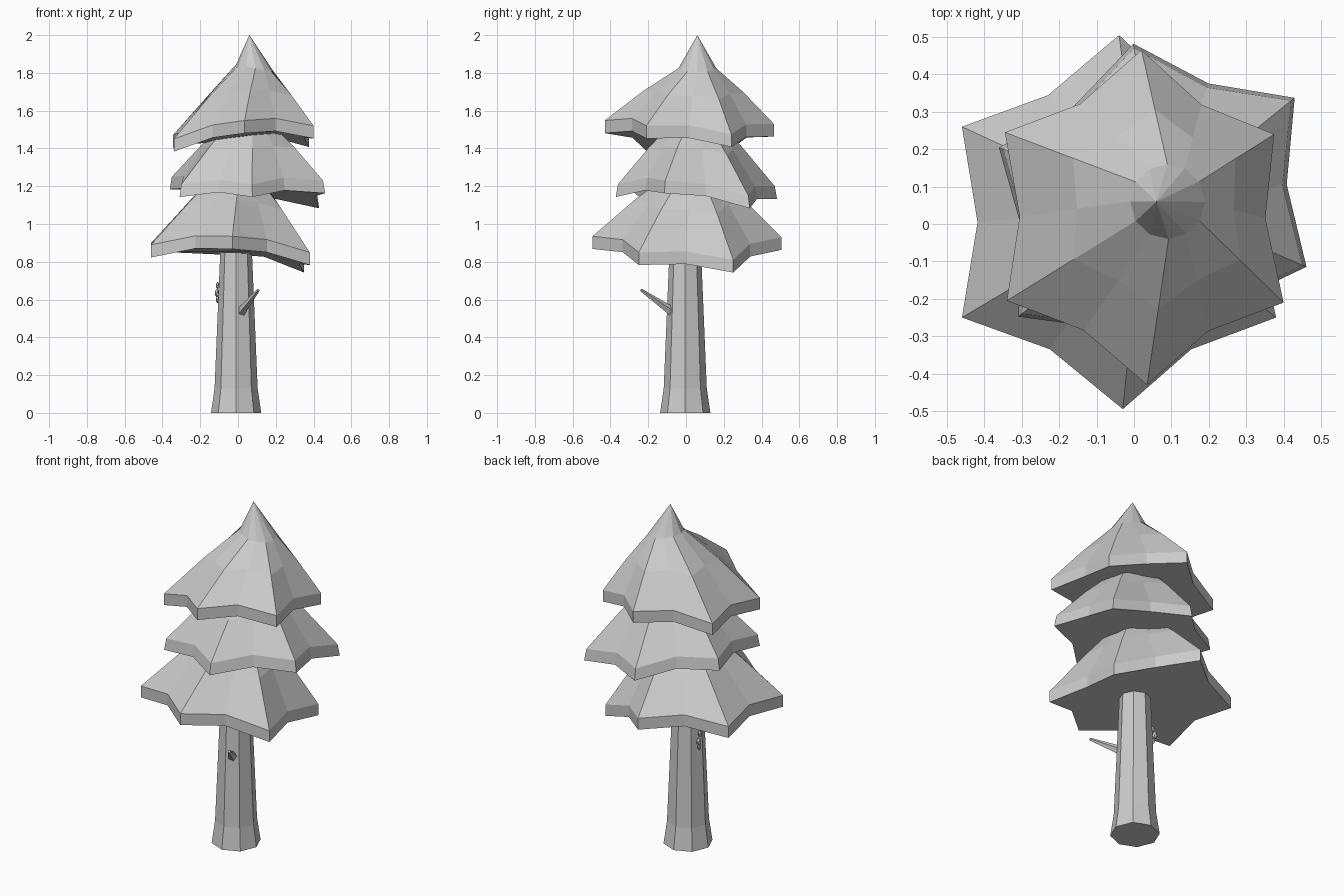
import bpy, bmesh, math
from mathutils import Vector, Matrix

cube = bpy.data.objects.get("Cube")
if cube:
    bpy.data.objects.remove(cube)

grey = bpy.data.materials.new("plain_grey")
grey.use_nodes = True
COLOUR = (0.6, 0.6, 0.6, 1)
grey.diffuse_color = COLOUR
grey.node_tree.nodes["Principled BSDF"].inputs["Base Color"].default_value = COLOUR


def finish(name, bm):
    bmesh.ops.recalc_face_normals(bm, faces=bm.faces)
    mesh = bpy.data.meshes.new(name)
    bm.to_mesh(mesh)
    bm.free()
    mesh.materials.append(grey)
    obj = bpy.data.objects.new(name, mesh)
    bpy.context.collection.objects.link(obj)
    return obj


def loft(name, rings, apex=None):
    """Skin a stack of equal rings, close the bottom and cap or point the top."""
    bm = bmesh.new()
    loops = [[bm.verts.new(p) for p in ring] for ring in rings]
    n = len(loops[0])
    for low, high in zip(loops, loops[1:]):
        for i in range(n):
            j = (i + 1) % n
            bm.faces.new((low[i], low[j], high[j], high[i]))
    bm.faces.new(loops[0][::-1])
    if apex:
        tip = bm.verts.new(apex)
        for i in range(n):
            bm.faces.new((loops[-1][i], loops[-1][(i + 1) % n], tip))
    else:
        bm.faces.new(loops[-1])
    return finish(name, bm)


def circle(centre, radius, n, turn=0.0, tilt=None):
    ring = []
    for i in range(n):
        a = turn + 2 * math.pi * i / n
        p = Vector((radius * math.cos(a), radius * math.sin(a), 0))
        ring.append(Vector(centre) + (tilt @ p if tilt else p))
    return ring


def tier(name, tips, neck, apex, flare=0.0):
    """Six drooping points with raised valleys between, rising to a neck."""
    tips = [Vector(t) for t in tips]
    centre = sum(tips, Vector()) / len(tips)
    rim = []
    for a, b in zip(tips, tips[1:] + tips[:1]):
        valley = ((a + b) / 2).lerp(centre, 0.1)
        valley.z = (a.z + b.z) / 2 + 0.025
        rim += [a, valley]
    neck = Vector(neck)
    top = []
    for p in rim:
        d = (p - centre).to_2d().normalized() * 0.1
        top.append(neck + Vector((d.x, d.y, -0.2 * d.x)))
    middle = []
    for p, q in zip(rim, top):
        m = p.lerp(q, 0.52)
        m.z += 0.012
        middle.append(m)
    skirt = []
    for p in rim:
        out = (p - centre).to_2d().normalized() * flare
        skirt.append(p + Vector((out.x, out.y, -0.067)))
    return loft(name, [skirt, rim, middle, top], apex)


# Foliage tiers, tips listed counter-clockwise from the right
tier("bottom_foliage",
     [(0.38, -0.25, 0.85), (0.35, 0.25, 0.81), (-0.04, 0.505, 0.93),
      (-0.46, 0.26, 0.9), (-0.46, -0.25, 0.89), (-0.03, -0.495, 0.935)],
     (0.01, 0.03, 1.28), (0.02, 0.03, 1.36))
tier("middle_foliage",
     [(0.45, -0.11, 1.23), (0.42, 0.33, 1.15), (0, 0.47, 1.2),
      (-0.35, 0.2, 1.25), (-0.3, -0.24, 1.21), (0.075, -0.36, 1.21)],
     (0.07, 0.05, 1.56), (0.07, 0.05, 1.65), 0.012)
tier("top_foliage",
     [(0.4, -0.21, 1.52), (0.375, 0.24, 1.475), (0.02, 0.465, 1.53),
      (-0.345, 0.245, 1.47), (-0.34, -0.205, 1.45), (0.035, -0.43, 1.548)],
     (0.09, 0.06, 1.825), (0.06, 0.06, 2.0))

# Eight-sided trunk with a flared foot
loft("trunk", [circle((-0.01, -0.004, z), r, 8)
               for z, r in ((0, 0.133), (0.13, 0.114), (0.85, 0.084), (1.1, 0.07))])

# Broken branch on the front of the trunk
start, end = Vector((0.0, -0.045, 0.515)), Vector((0.108, -0.238, 0.65))
aim = (end - start).to_track_quat("Z", "Y").to_matrix()
loft("branch", [circle(start, 0.03, 5, tilt=aim), circle(end, 0.008, 5, tilt=aim)])

# Small sprig of buds on the side of the trunk
bm = bmesh.new()
for x, y, z, size in ((-0.108, 0.03, 0.6, 0.013), (-0.112, 0.04, 0.635, 0.016),
                      (-0.108, 0.025, 0.675, 0.013)):
    bmesh.ops.create_icosphere(bm, subdivisions=1, radius=size,
                               matrix=Matrix.Translation((x, y, z)) @ Matrix.Diagonal((0.8, 1, 1.5, 1)))
finish("buds", bm)
